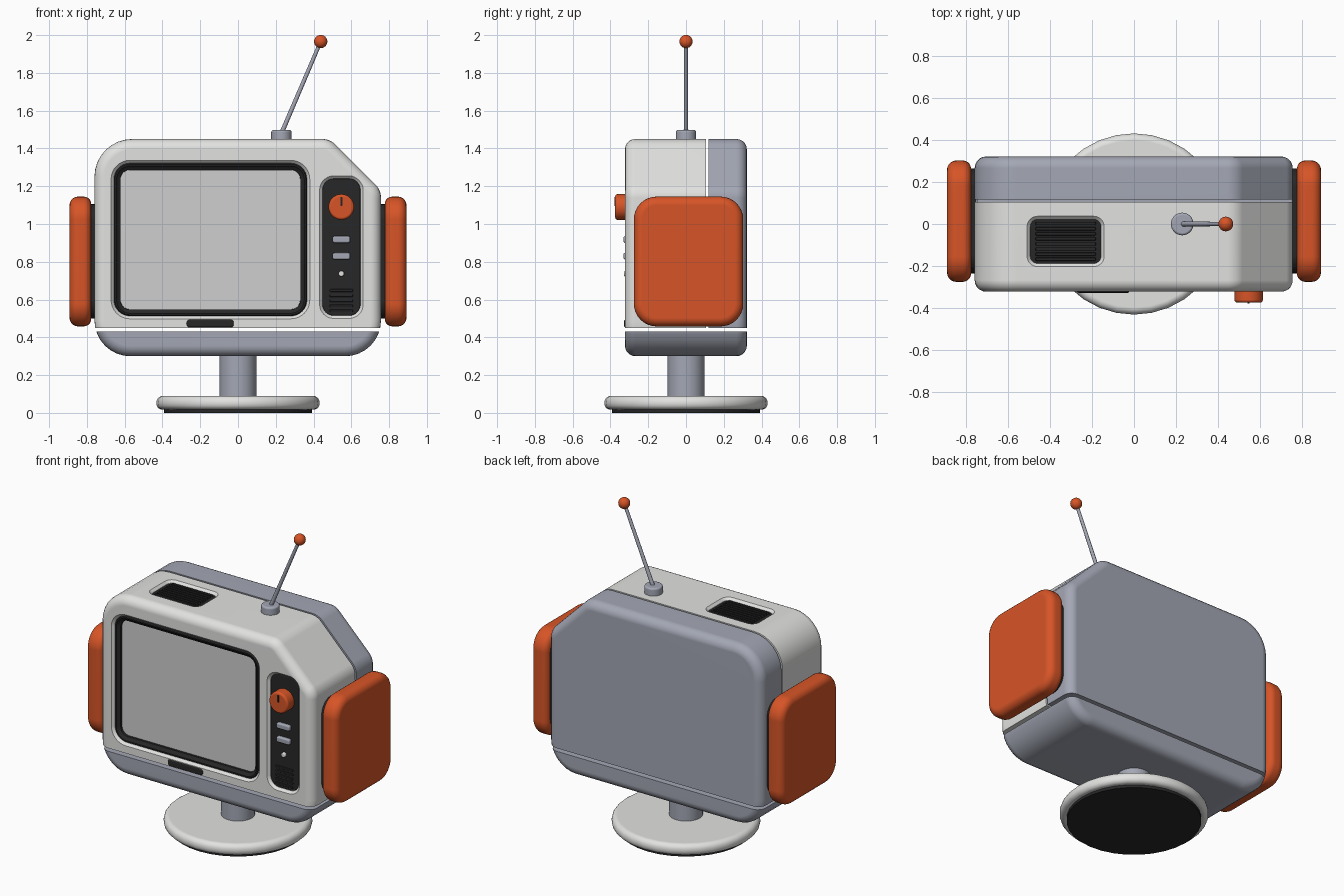
import bpy, bmesh, math
from mathutils import Vector, Matrix

if "Cube" in bpy.data.objects:
    bpy.data.objects.remove(bpy.data.objects["Cube"])


def material(name, r, g, b):
    m = bpy.data.materials.new(name)
    m.use_nodes = True
    m.diffuse_color = (r, g, b, 1)
    bsdf = m.node_tree.nodes["Principled BSDF"]
    bsdf.inputs["Base Color"].default_value = (r, g, b, 1)
    bsdf.inputs["Roughness"].default_value = 0.5
    return m


SHELL = material("shell white", 0.76, 0.76, 0.75)
GREY = material("blue grey", 0.37, 0.39, 0.46)
ORANGE = material("orange", 0.68, 0.09, 0.02)
BLACK = material("charcoal", 0.02, 0.02, 0.02)
GLASS = material("screen grey", 0.62, 0.62, 0.62)

# Profile plane (u, v) and depth w mapped to world axes
AXES = {
    "front": lambda u, v, w: Vector((u, w, v)),
    "side": lambda u, v, w: Vector((w, u, v)),
    "top": lambda u, v, w: Vector((u, v, w)),
}


def rect(u0, u1, v0, v1, r):
    return [(u0, v0, r), (u1, v0, r), (u1, v1, r), (u0, v1, r)]


def disc(u, v, r):
    return rect(u - r, u + r, v - r, v + r, r)


def rounded(corners, inset, n=8):
    """Outline with filleted corners, shrunk by inset."""
    pts = []
    for i, (x, y, r) in enumerate(corners):
        p = Vector((x, y, 0))
        a = (Vector((*corners[i - 1][:2], 0)) - p).normalized()
        b = (Vector((*corners[(i + 1) % len(corners)][:2], 0)) - p).normalized()
        half = a.angle(b) / 2
        c = p + (a + b).normalized() * (r / math.sin(half))
        t = r / math.tan(half)
        start, end = (p + a * t - c).normalized(), (p + b * t - c).normalized()
        pts += [c + start.slerp(end, k / n) * (r - inset) for k in range(n + 1)]
    return pts


def soft(w0, w1, b0=0.0, b1=0.0, n=5):
    """Rings (inset, depth) of a slab with rounded rims."""
    steps = [k / n * math.pi / 2 for k in range(n + 1)]
    d = 1 if w1 > w0 else -1
    first = [(b0 * (1 - math.sin(t)), w0 + d * b0 * (1 - math.cos(t))) for t in steps]
    last = [(b1 * (1 - math.cos(t)), w1 - d * b1 * (1 - math.sin(t))) for t in steps]
    return (first if b0 else [(0, w0)]) + (last if b1 else [(0, w1)])


def finish(name, bm, mat):
    bmesh.ops.remove_doubles(bm, verts=bm.verts, dist=1e-5)
    bmesh.ops.recalc_face_normals(bm, faces=bm.faces)
    me = bpy.data.meshes.new(name)
    bm.to_mesh(me)
    bm.free()
    me.materials.append(mat)
    ob = bpy.data.objects.new(name, me)
    bpy.context.collection.objects.link(ob)
    return ob


def slab(name, axis, corners, rings, mat, cuts=()):
    bm = bmesh.new()
    loops = [[bm.verts.new(AXES[axis](p.x, p.y, w)) for p in rounded(corners, inset)]
             for inset, w in rings]
    n = len(loops[0])
    for lo, hi in zip(loops, loops[1:]):
        for i in range(n):
            j = (i + 1) % n
            bm.faces.new((lo[i], lo[j], hi[j], hi[i]))
    bm.faces.new(loops[0])
    bm.faces.new(loops[-1])
    bmesh.ops.remove_doubles(bm, verts=bm.verts, dist=1e-5)
    for co, no in cuts:
        geom = bm.verts[:] + bm.edges[:] + bm.faces[:]
        bmesh.ops.bisect_plane(bm, geom=geom, plane_co=co, plane_no=no, clear_outer=True)
        bmesh.ops.holes_fill(bm, edges=[e for e in bm.edges if e.is_boundary], sides=0)
    return finish(name, bm, mat)


def carve(target, axis, corners, surface, floor):
    """Recess with a flared lip."""
    d = 0.015 if floor > surface else -0.015
    rings = [(-0.03, surface - d), (-0.015, surface), (0, surface + d), (0, floor)]
    cutter = slab("cutter", axis, corners, rings, target.data.materials[0])
    cutter.hide_render = True
    mod = target.modifiers.new("recess", "BOOLEAN")
    mod.object, mod.operation, mod.solver = cutter, "DIFFERENCE", "EXACT"
    bpy.context.view_layer.objects.active = target
    bpy.ops.object.modifier_apply(modifier=mod.name)
    bpy.data.objects.remove(cutter)


# Cabinet: one rounded profile split into front shell, back shell and tray
FRONT, BACK, TOP = -0.323, 0.322, 1.45
profile = [(-0.76, 0.3, 0.19), (0.757, 0.3, 0.19), (0.757, 1.18, 0.1),
           (0.487, TOP, 0.1), (-0.76, TOP, 0.2)]
cabinet = soft(FRONT, BACK, 0.055, 0.055)
above = ((0, 0, 0.45), (0, 0, -1))
front_shell = slab("front_shell", "front", profile, cabinet, SHELL,
                   [above, ((0, 0.106, 0), (0, 1, 0))])
slab("back_shell", "front", profile, cabinet, GREY, [above, ((0, 0.118, 0), (0, -1, 0))])
slab("lower_tray", "front", profile, cabinet, GREY, [((0, 0, 0.43), (0, 0, 1))])

# Recesses for screen, control panel and top vent
screen_hole = rect(-0.657, 0.365, 0.513, 1.322, 0.085)
panel_hole = rect(0.447, 0.648, 0.515, 1.24, 0.06)
vent_hole = rect(-0.495, -0.157, -0.188, 0.022, 0.035)
carve(front_shell, "front", screen_hole, FRONT, -0.25)
carve(front_shell, "front", panel_hole, FRONT, -0.27)
carve(front_shell, "top", vent_hole, TOP, 1.41)

# Screen
slab("screen_frame", "front", screen_hole,
     [(0, -0.25), (0, -0.306), (0.006, -0.314), (0.014, -0.314), (0.02, -0.305),
      (0.034, -0.298), (0.034, -0.275)], BLACK)
slab("screen", "front", rect(-0.622, 0.33, 0.548, 1.287, 0.05), soft(-0.27, -0.285), GLASS)

# Control panel
PX = 0.547
slab("control_panel", "front", panel_hole, soft(-0.27, -0.31, 0, 0.006), BLACK)
slab("tuning_knob", "front", disc(PX, 1.09, 0.068), soft(-0.3, -0.375, 0, 0.014), ORANGE)
slab("knob_mark", "front", rect(PX - 0.005, PX + 0.005, 1.095, 1.143, 0.003),
     soft(-0.37, -0.378), BLACK)
for i, z in enumerate((0.918, 0.83)):
    slab(f"button_{i + 1}", "front", rect(PX - 0.047, PX + 0.047, z - 0.018, z + 0.018, 0.012),
         soft(-0.3, -0.331, 0, 0.009), GREY)
slab("indicator", "front", disc(PX, 0.737, 0.015), soft(-0.3, -0.328, 0, 0.006), SHELL)
for i in range(5):
    z = 0.54 + i * 0.027
    slab(f"speaker_slat_{i + 1}", "front", rect(PX - 0.062, PX + 0.062, z - 0.007, z + 0.007, 0.006),
         soft(-0.305, -0.317, 0, 0.004), BLACK)
slab("front_latch", "front", rect(-0.272, -0.022, 0.453, 0.494, 0.016),
     soft(-0.3, -0.328, 0, 0.008), BLACK)

# Top vent
slab("vent_plate", "top", vent_hole, soft(1.41, 1.432), BLACK)
for i in range(8):
    y = -0.168 + i * 0.0243
    slab(f"vent_slat_{i + 1}", "top", rect(-0.47, -0.182, y - 0.008, y + 0.008, 0.006),
         soft(1.425, 1.444, 0, 0.004), BLACK)

# Side pads with dark gaskets
for side, s in (("right", -1), ("left", 1)):
    slab(f"{side}_pad", "side", rect(-0.276, 0.303, 0.458, 1.145, 0.12),
         soft(s * 0.777, s * 0.892, 0.04, 0.045), ORANGE)
    slab(f"{side}_gasket", "side", rect(-0.235, 0.265, 0.5, 1.105, 0.09),
         soft(s * 0.75, s * 0.785), BLACK)

# Stand
slab("foot_pad", "top", disc(0, 0, 0.392), soft(0, 0.03), BLACK)
slab("stand_disc", "top", disc(0, 0, 0.432), soft(0.018, 0.09, 0.03, 0.034), SHELL)
slab("stand_neck", "top", disc(0, 0, 0.098), soft(0.08, 0.31), GREY)

# Antenna
slab("antenna_socket", "top", disc(0.23, 0, 0.054), soft(1.445, 1.498, 0, 0.012), GREY)
low, tip = Vector((0.23, 0, 1.48)), Vector((0.438, 0, 1.966))
rod = tip - low
bm = bmesh.new()
bmesh.ops.create_cone(bm, cap_ends=True, segments=16, radius1=0.012, radius2=0.01, depth=rod.length,
                      matrix=Matrix.Translation((low + tip) / 2) @ rod.to_track_quat("Z", "Y").to_matrix().to_4x4())
finish("antenna_rod", bm, GREY)
bm = bmesh.new()
bmesh.ops.create_uvsphere(bm, u_segments=24, v_segments=16, radius=0.035, matrix=Matrix.Translation(tip))
finish("antenna_ball", bm, ORANGE)

# Smooth shading with crisp edges
for ob in bpy.context.collection.objects:
    if ob.type == "MESH" and ob.data.materials:
        bpy.ops.object.select_all(action="DESELECT")
        ob.select_set(True)
        bpy.context.view_layer.objects.active = ob
        bpy.ops.object.shade_smooth_by_angle(angle=math.radians(35))
        mod = ob.modifiers.new("weighted_normals", "WEIGHTED_NORMAL")
        mod.keep_sharp = True
